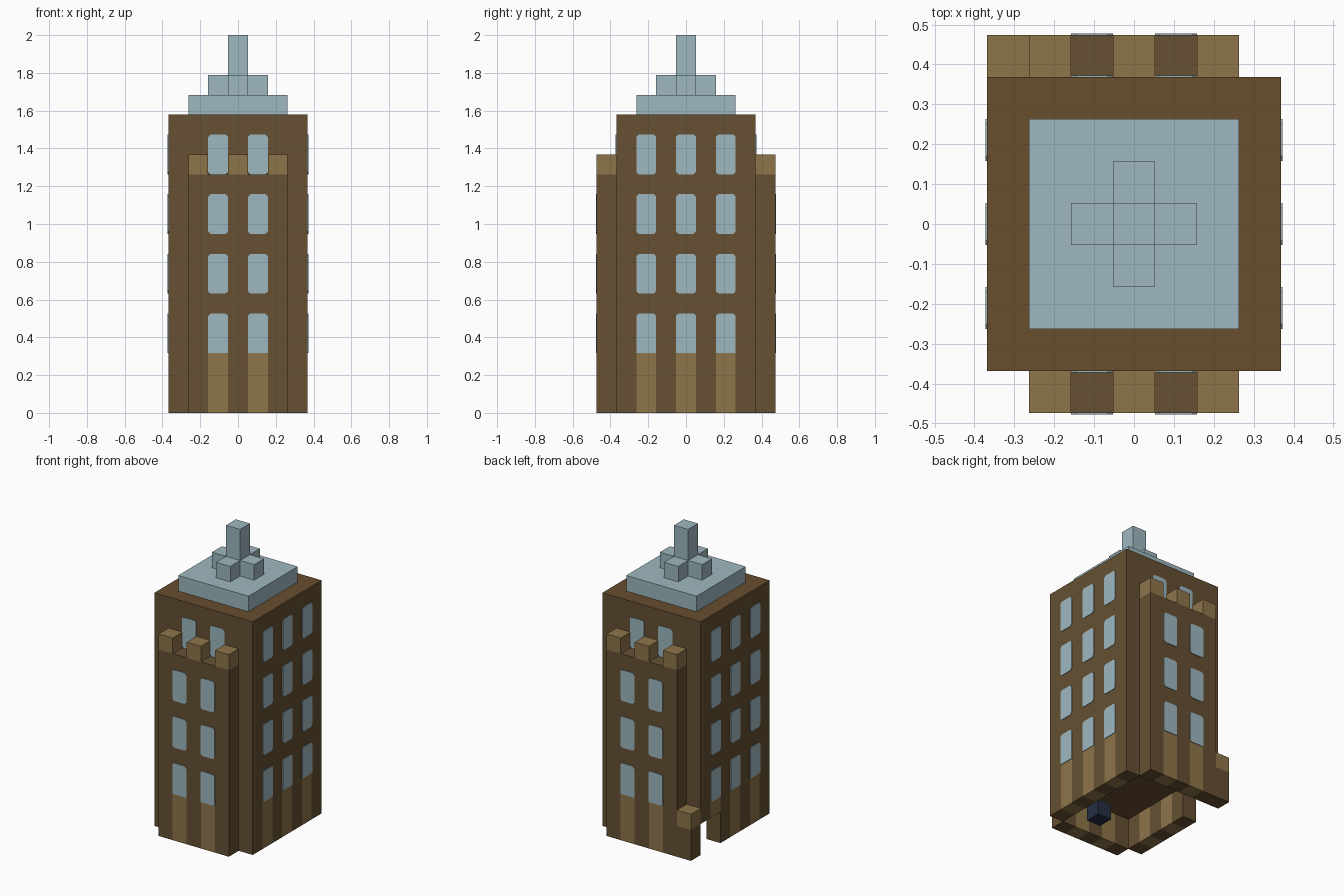
import bpy
import bmesh
from mathutils import Vector, Matrix
from math import pi

if "Cube" in bpy.data.objects:
    bpy.data.objects.remove(bpy.data.objects["Cube"])

U = 2 / 19          # one block of the building grid
CUT = 0.12          # clipped window corner, in blocks
THICK = 0.004       # window plate thickness


def material(name, rgb):
    linear = [((c / 255 + 0.055) / 1.055) ** 2.4 for c in rgb] + [1]
    m = bpy.data.materials.new(name)
    m.diffuse_color = linear
    m.use_nodes = True
    m.node_tree.nodes["Principled BSDF"].inputs["Base Color"].default_value = linear
    return m


BROWN = material("dark brown brick", (102, 80, 51))
ROOF = material("warm brown roof", (104, 78, 47))
TAN = material("tan stone", (142, 117, 74))
BLUE = material("pale blue", (158, 184, 192))
NAVY = material("navy", (36, 46, 66))


def finish(name, bm, mats):
    mesh = bpy.data.meshes.new(name)
    bm.to_mesh(mesh)
    bm.free()
    for m in mats:
        mesh.materials.append(m)
    obj = bpy.data.objects.new(name, mesh)
    bpy.context.collection.objects.link(obj)
    return obj


def add_box(bm, lo, hi, index=0):
    lo, hi = Vector(lo) * U, Vector(hi) * U
    mat = Matrix.Translation((lo + hi) / 2) @ Matrix.Diagonal((*(hi - lo), 1))
    verts = bmesh.ops.create_cube(bm, size=1, matrix=mat)["verts"]
    for f in {f for v in verts for f in v.link_faces}:
        f.material_index = index


def block(name, lo, hi, *mats):
    bm = bmesh.new()
    add_box(bm, lo, hi)
    if len(mats) > 1:                       # second colour goes on the top face
        for f in bm.faces:
            f.material_index = int(f.normal.z > 0.9)
    return finish(name, bm, mats)


def cells(name, spots):
    """One-block-wide columns; each spot is x, y, bottom, top, colour index."""
    bm = bmesh.new()
    for x, y, z0, z1, index in spots:
        add_box(bm, (x - .5, y - .5, z0), (x + .5, y + .5, z1), index)
    bmesh.ops.remove_doubles(bm, verts=bm.verts, dist=0.0005)
    # drop the hidden faces between neighbours
    groups = {}
    for f in bm.faces:
        groups.setdefault(frozenset(f.verts), []).append(f)
    hidden = [f for g in groups.values() if len(g) > 1 for f in g]
    bmesh.ops.delete(bm, geom=hidden, context="FACES")
    return finish(name, bm, (BROWN, TAN))


# Main tower, standing on a hollow ground floor
block("tower_body", (-3.5, -3.5, 3), (3.5, 3.5, 15), BROWN, ROOF)
block("ground_floor_ceiling", (-2.5, -3.5, 2), (2.5, 3.5, 3), ROOF)

# Ground floor side walls, with a doorway at the back of the right wall
for side, label in ((1, "left"), (-1, "right")):
    spots = []
    for y in range(-3, 4):
        door = side < 0 and y >= 2
        for z in range(3):
            if not door or z == 2:
                spots.append((side * 3, y, z, z + 1, int(y in (-2, 0, 2))))
    cells(label + "_ground_wall", spots)

# Front and back bays, with a striped base and battlements
for side, label in ((-1, "front"), (1, "back")):
    y0, y1 = sorted((side * 3.5, side * 4.5))
    block(label + "_bay", (-2.5, y0, 3), (2.5, y1, 12), BROWN)
    cells(label + "_bay_base",
          [(x, side * 4, 0, 3, int(abs(x) == 1)) for x in range(-2, 3)])
    cells(label + "_battlements",
          [(x, side * 4, 12, 13, 1) for x in (-2, 0, 2)])

# Door post and small block inside
cells("door_post", [(-3, 4, 0, 2, 0), (-3, 4, 2, 3, 1)])
block("indoor_block", (.5, -2.5, 0), (1.5, -1.5, 1), NAVY)

# Stepped roof and spire
block("roof_slab", (-2.5, -2.5, 15), (2.5, 2.5, 16), BLUE)
block("spire", (-.5, -.5, 16), (.5, .5, 19), BLUE)
for x, y, label in ((1, 0, "left"), (-1, 0, "right"), (0, -1, "front"), (0, 1, "back")):
    block("spire_foot_" + label, (x - .5, y - .5, 16), (x + .5, y + .5, 17), BLUE)


def add_window(bm, across, z, distance, angle):
    """Clipped-corner plate on the wall facing the given turn from the front."""
    top, h = z + 2, .5
    outline = [(-h, top - CUT), (-h + CUT, top), (h - CUT, top), (h, top - CUT)]
    if z == 3:
        outline += [(h, z), (-h, z)]
    else:
        outline += [(h, z + CUT), (h - CUT, z), (-h + CUT, z), (-h, z + CUT)]
    face = bm.faces.new([bm.verts.new(((across + a) * U, -distance * U, b * U))
                         for a, b in outline])
    out = bmesh.ops.extrude_face_region(bm, geom=[face])["geom"]
    moved = [v for v in out if isinstance(v, bmesh.types.BMVert)]
    bmesh.ops.translate(bm, verts=moved, vec=(0, -THICK, 0))
    both = list(set(moved) | set(face.verts))
    bmesh.ops.rotate(bm, verts=both, matrix=Matrix.Rotation(angle, 3, "Z"))


# Four rows of windows on every side
for label, angle in (("front", 0), ("left", pi / 2), ("back", pi), ("right", -pi / 2)):
    bm = bmesh.new()
    has_bay = label in ("front", "back")
    for z in (3, 6, 9, 12):
        for across in (-1, 1) if has_bay else (-2, 0, 2):
            add_window(bm, across, z, 4.5 if has_bay and z < 12 else 3.5, angle)
    bmesh.ops.recalc_face_normals(bm, faces=bm.faces)
    finish(label + "_windows", bm, (BLUE,))
